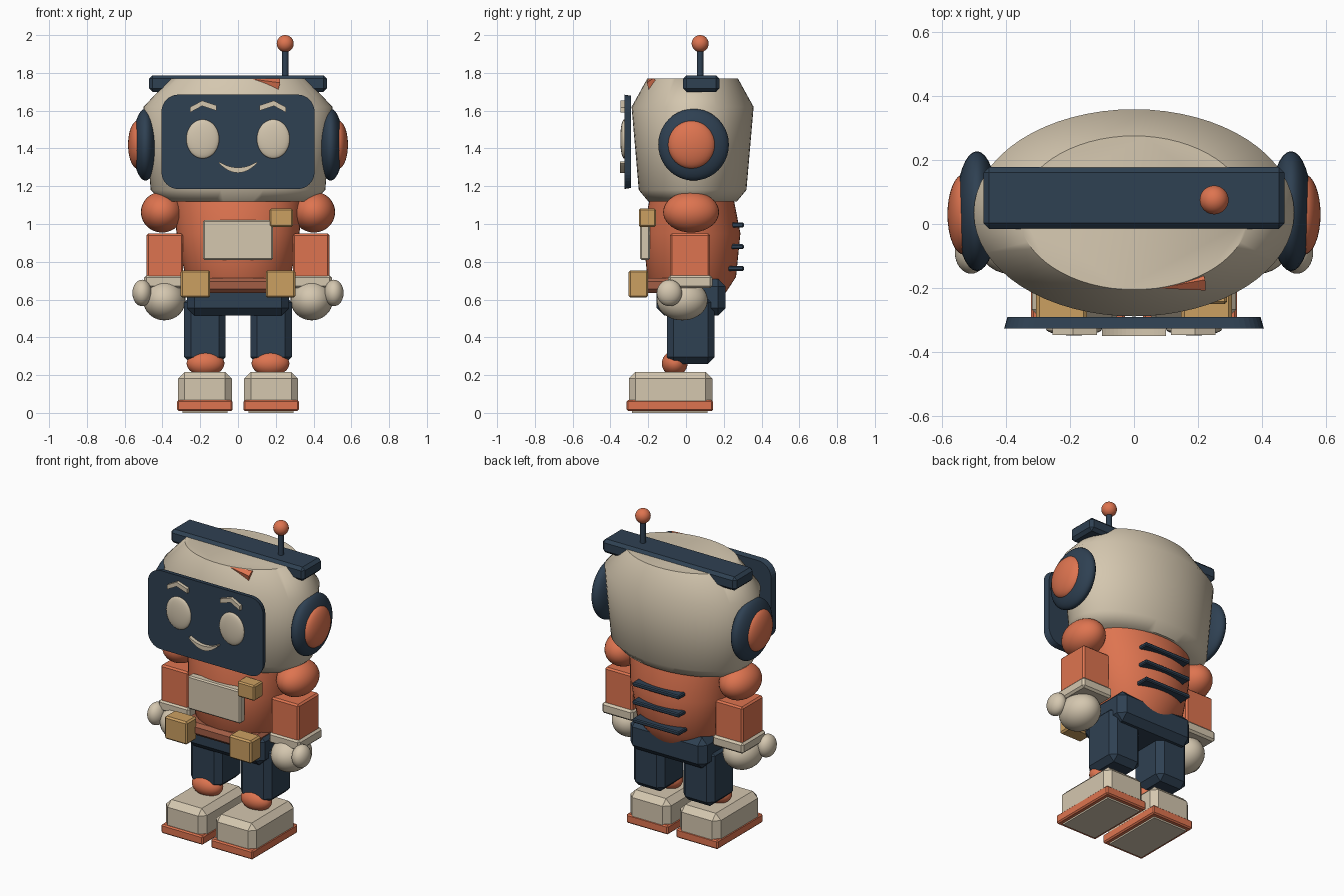
import bpy, bmesh, math
from mathutils import Vector

if "Cube" in bpy.data.objects:
    bpy.data.objects.remove(bpy.data.objects["Cube"], do_unlink=True)


def material(name, rgb):
    m = bpy.data.materials.new(name)
    m.use_nodes = True
    m.diffuse_color = (*rgb, 1)
    m.node_tree.nodes["Principled BSDF"].inputs["Base Color"].default_value = (*rgb, 1)
    return m


cream = material("cream", (0.66, 0.57, 0.43))
navy = material("navy", (0.028, 0.052, 0.085))
orange = material("orange", (0.73, 0.175, 0.08))
gold = material("gold", (0.60, 0.35, 0.12))
brown = material("brown", (0.36, 0.11, 0.06))


def finish(name, bm, mat, smooth=None):
    bmesh.ops.recalc_face_normals(bm, faces=bm.faces)
    mesh = bpy.data.meshes.new(name)
    bm.to_mesh(mesh)
    bm.free()
    mesh.materials.append(mat)
    ob = bpy.data.objects.new(name, mesh)
    bpy.context.collection.objects.link(ob)
    if smooth:
        bpy.ops.object.select_all(action='DESELECT')
        ob.select_set(True)
        bpy.context.view_layer.objects.active = ob
        bpy.ops.object.shade_smooth_by_angle(angle=math.radians(smooth))
    return ob


def box(name, lo, hi, mat, bevel=0.01):
    """Chamfered box between two corners."""
    bm = bmesh.new()
    bmesh.ops.create_cube(bm, size=1)
    for v in bm.verts:
        v.co = [(a + b) / 2 + c * (b - a) for a, b, c in zip(lo, hi, v.co)]
    if bevel:
        bmesh.ops.bevel(bm, geom=bm.edges[:], offset=bevel, segments=1, affect='EDGES')
    return finish(name, bm, mat)


def ball(name, centre, radii, mat):
    bm = bmesh.new()
    bmesh.ops.create_uvsphere(bm, u_segments=32, v_segments=20, radius=1)
    for v in bm.verts:
        v.co = [c + r * k for c, r, k in zip(centre, radii, v.co)]
    return finish(name, bm, mat, 60)


def loft(name, rings, cy, mat, sides=48):
    """Stack of ellipses given as (z, x radius, y radius)."""
    bm = bmesh.new()
    loops = []
    for z, rx, ry in rings:
        angles = [math.tau * i / sides for i in range(sides)]
        loops.append([bm.verts.new((rx * math.cos(a), cy + ry * math.sin(a), z)) for a in angles])
    for low, high in zip(loops, loops[1:]):
        for i in range(sides):
            j = (i + 1) % sides
            bm.faces.new((low[i], low[j], high[j], high[i]))
    bm.faces.new(loops[0])
    bm.faces.new(loops[-1])
    return finish(name, bm, mat, 50)


def rod(name, start, end, r1, r2, mat, sides=20):
    a, b = Vector(start), Vector(end)
    bm = bmesh.new()
    bmesh.ops.create_cone(bm, cap_ends=True, segments=sides, radius1=r1, radius2=r2, depth=(b - a).length)
    turn = (b - a).to_track_quat('Z', 'Y')
    for v in bm.verts:
        v.co = turn @ v.co + (a + b) / 2
    return finish(name, bm, mat, 40)


def plate(name, outline, front, back, mat, shrink=1.0):
    """Outline in x and z, extruded along y."""
    bm = bmesh.new()
    cz = sum(z for x, z in outline) / len(outline)
    f = [bm.verts.new((x, front, z)) for x, z in outline]
    b = [bm.verts.new((x * shrink, back, cz + (z - cz) * shrink)) for x, z in outline]
    bm.faces.new(f)
    bm.faces.new(b)
    for i in range(len(f)):
        j = (i + 1) % len(f)
        bm.faces.new((f[i], f[j], b[j], b[i]))
    return finish(name, bm, mat)


# Head shell, top bar, antenna and forehead mark
loft("head", [(1.12, 0.40, 0.235), (1.18, 0.462, 0.285), (1.62, 0.50, 0.323), (1.77, 0.36, 0.24)], 0.035, cream, 64)
box("head_top_bar", (-0.47, -0.015, 1.70), (0.47, 0.178, 1.787), navy, 0.018)
rod("antenna_rod", (0.25, 0.075, 1.77), (0.25, 0.075, 1.93), 0.017, 0.017, navy)
ball("antenna_tip", (0.25, 0.075, 1.955), [0.045] * 3, orange)
rod("forehead_mark", (0.215, -0.175, 1.737), (0.08, -0.20, 1.766), 0.035, 0.001, orange, 5)

# Face screen with rounded corners
outline = []
for k, (sx, sz) in enumerate([(1, 1), (-1, 1), (-1, -1), (1, -1)]):
    for i in range(9):
        a = math.pi / 2 * (k + i / 8)
        outline.append((sx * 0.315 + 0.09 * math.cos(a), 1.435 + sz * 0.16 + 0.09 * math.sin(a)))
plate("face_screen", outline, -0.326, -0.29, navy, 0.975)

# Smile, a crescent thinning toward its ends
top, bottom = [], []
for i in range(17):
    t = i / 8 - 1
    z = 1.285 + 0.04 * t * t
    half = 0.014 * (1 - 0.65 * t * t)
    top.append((0.1 * t, z + half))
    bottom.append((0.1 * t, z - half))
plate("smile", top + bottom[::-1], -0.35, -0.32, cream)

# Torso with chest panel, belt and rear vents
loft("torso", [(0.62, 0.20, 0.17), (0.72, 0.278, 0.235), (0.95, 0.325, 0.258), (1.12, 0.345, 0.225)], 0.03, orange)
box("chest_panel", (-0.185, -0.243, 0.81), (0.185, -0.19, 1.02), cream, 0.008)
box("chest_badge", (0.168, -0.25, 0.985), (0.29, -0.16, 1.082), gold, 0.008)
box("belt", (-0.25, -0.22, 0.635), (0.25, 0.06, 0.715), brown, 0.02)
for i in range(3):
    z = 0.765 + 0.115 * i
    box(f"back_vent_{i + 1}", (-0.165, 0.22, z - 0.013), (0.165, 0.306, z + 0.013), navy, 0.006)
box("hips", (-0.27, -0.155, 0.515), (0.27, 0.21, 0.71), navy, 0.04)


def side_box(name, x, y, z, s, mat, bevel):
    xs = sorted(s * v for v in x)
    return box(name, (xs[0], y[0], z[0]), (xs[1], y[1], z[1]), mat, bevel)


# Paired parts
for side, s in (("left", 1), ("right", -1)):
    # Face details and ears
    ball(f"{side}_eye", (s * 0.187, -0.328, 1.45), (0.087, 0.02, 0.103), cream)
    brow = [(0.115, 1.60), (0.19, 1.625), (0.255, 1.59), (0.255, 1.618), (0.19, 1.653), (0.115, 1.628)]
    plate(f"{side}_brow", [(s * x, z) for x, z in brow], -0.347, -0.32, cream)
    ball(f"{side}_ear", (s * 0.49, 0.04, 1.42), (0.066, 0.187, 0.19), navy)
    ball(f"{side}_ear_cap", (s * 0.53, 0.03, 1.42), (0.052, 0.126, 0.128), orange)

    # Arms and hands
    ball(f"{side}_shoulder", (s * 0.402, 0.027, 1.063), (0.112, 0.148, 0.108), orange)
    side_box(f"{side}_arm", (0.29, 0.485), (-0.085, 0.127), (0.70, 0.95), s, orange, 0.01)
    side_box(f"{side}_cuff", (0.28, 0.497), (-0.095, 0.14), (0.66, 0.728), s, cream, 0.012)
    ball(f"{side}_hand", (s * 0.39, -0.02, 0.597), (0.112, 0.135, 0.107), cream)
    ball(f"{side}_thumb", (s * 0.508, -0.088, 0.635), (0.051, 0.067, 0.07), cream)

    # Belt pouches
    side_box(f"{side}_pouch", (0.147, 0.305), (-0.305, -0.20), (0.61, 0.755), s, gold, 0.01)

    # Legs and shoes
    side_box(f"{side}_leg", (0.065, 0.285), (-0.10, 0.152), (0.26, 0.62), s, navy, 0.035)
    ball(f"{side}_ankle", (s * 0.172, -0.06, 0.262), (0.1, 0.068, 0.067), orange)
    side_box(f"{side}_shoe", (0.032, 0.318), (-0.303, 0.14), (0.02, 0.217), s, cream, 0.036)
    side_box(f"{side}_sole", (0.028, 0.322), (-0.315, 0.143), (0.01, 0.067), s, orange, 0.008)
    side_box(f"{side}_tread", (0.055, 0.295), (-0.285, 0.115), (0.0, 0.03), s, cream, 0)
